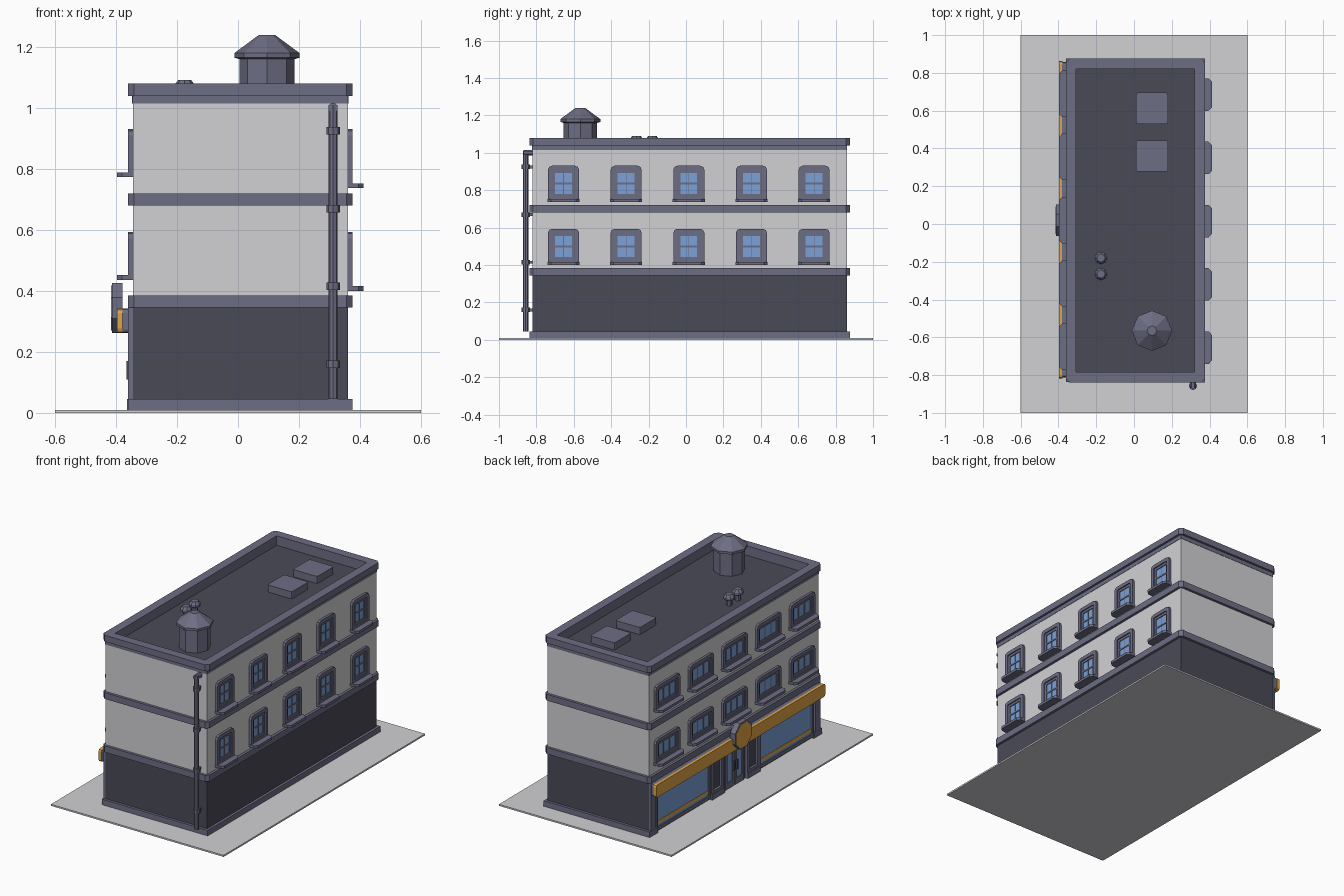
import bpy, bmesh, math

cube = bpy.data.objects.get("Cube")
if cube:
    bpy.data.objects.remove(cube, do_unlink=True)


def material(name, *srgb):
    m = bpy.data.materials.new(name)
    m.use_nodes = True
    col = [((c + 0.055) / 1.055) ** 2.4 for c in srgb] + [1.0]
    m.diffuse_color = col
    m.node_tree.nodes["Principled BSDF"].inputs["Base Color"].default_value = col
    return m


WALL = material("pale wall", 0.82, 0.82, 0.835)
TRIM = material("slate trim", 0.43, 0.43, 0.52)
DARK = material("dark wall", 0.29, 0.29, 0.34)
GOLD = material("gold", 0.88, 0.65, 0.28)
GLASS = material("blue glass", 0.48, 0.63, 0.84)

# Body extents
X0, X1, Y0, Y1 = -0.345, 0.36, -0.822, 0.86
FLOOR = 1.02
MIDDLE = 0.02


def finish(name, bm, mat):
    bmesh.ops.recalc_face_normals(bm, faces=bm.faces)
    me = bpy.data.meshes.new(name)
    bm.to_mesh(me)
    bm.free()
    me.materials.append(mat)
    ob = bpy.data.objects.new(name, me)
    bpy.context.collection.objects.link(ob)
    return ob


def rounded(u0, u1, v0, v1, low=0.0, high=None, steps=2):
    """Rectangle outline with rounded lower and upper corners."""
    high = low if high is None else high
    pts = []
    for k, (u, v, r) in enumerate([(u1, v1, high), (u0, v1, high),
                                   (u0, v0, low), (u1, v0, low)]):
        r = max(r, 0.0005)
        cu = u - r if u == u1 else u + r
        cv = v - r if v == v1 else v + r
        for i in range(steps + 1):
            a = (k + i / steps) * math.pi / 2
            pts.append((cu + r * math.cos(a), cv + r * math.sin(a)))
    return pts


def place(axis, u, v, d):
    return {"x": (d, u, v), "y": (u, d, v), "z": (u, v, d)}[axis]


def prism(name, pts, axis, a, b, mat):
    bm = bmesh.new()
    rows = [[bm.verts.new(place(axis, u, v, d)) for u, v in pts] for d in (a, b)]
    for row in rows:
        bm.faces.new(row)
    n = len(pts)
    for i in range(n):
        j = (i + 1) % n
        bm.faces.new([rows[0][i], rows[0][j], rows[1][j], rows[1][i]])
    return finish(name, bm, mat)


def ring(name, outer, inner, axis, a, b, mat):
    bm = bmesh.new()
    rows = [[bm.verts.new(place(axis, u, v, d)) for u, v in pts]
            for pts, d in ((outer, a), (outer, b), (inner, b), (inner, a))]
    n = len(outer)
    for k in range(4):
        r, s = rows[k], rows[(k + 1) % 4]
        for i in range(n):
            j = (i + 1) % n
            bm.faces.new([r[i], r[j], s[j], s[i]])
    return finish(name, bm, mat)


def box(name, x0, x1, y0, y1, z0, z1, mat):
    return prism(name, [(x0, y0), (x1, y0), (x1, y1), (x0, y1)], "z", z0, z1, mat)


def lathe(name, profile, x, y, z, mat, sides=8):
    bm = bmesh.new()
    rows = [[bm.verts.new((x + r * math.cos(i * math.tau / sides),
                           y + r * math.sin(i * math.tau / sides), z + h))
             for i in range(sides)] for r, h in profile]
    bm.faces.new(rows[0])
    bm.faces.new(rows[-1])
    for r, s in zip(rows, rows[1:]):
        for i in range(sides):
            j = (i + 1) % sides
            bm.faces.new([r[i], r[j], s[j], s[i]])
    return finish(name, bm, mat)


def footprint(grow, corner=0.0):
    return rounded(X0 - grow, X1 + grow, Y0 - grow, Y1 + grow, corner, steps=1)


# Pavement, storeys and ledges
box("pavement", -0.6, 0.6, -1, 1, 0, 0.01, WALL)
box("ground_storey", X0, X1, Y0, Y1, 0.01, 0.36, DARK)
box("upper_storeys", X0, X1, Y0, Y1, 0.36, FLOOR - 0.005, WALL)
box("base_trim", X0, X1 + 0.016, Y0 - 0.016, Y1 + 0.016, 0.01, 0.045, TRIM)
prism("lower_ledge", footprint(0.016, 0.02), "z", 0.345, 0.385, TRIM)
prism("middle_ledge", footprint(0.016, 0.02), "z", 0.68, 0.72, TRIM)

# Roof and parapet
box("roof_floor", X0 + 0.01, X1 - 0.01, Y0 + 0.01, Y1 - 0.01, 1.0, FLOOR, DARK)
ring("parapet_neck", footprint(0.002), footprint(-0.039), "z", 1.015, 1.042, TRIM)
ring("parapet", footprint(0.016, 0.02), footprint(-0.039), "z", 1.04, 1.08, TRIM)
for y in (0.36, 0.612):
    prism("skylight", rounded(0.01, 0.18, y - 0.083, y + 0.083, 0.012), "z",
          FLOOR, FLOOR + 0.045, TRIM)
lathe("water_tank", [(0.09, 0), (0.09, 0.14), (0.107, 0.145), (0.107, 0.16),
                     (0.026, 0.22)], 0.095, -0.565, FLOOR, TRIM)
for y in (-0.18, -0.265):
    lathe("chimney_pot", [(0.018, 0), (0.018, 0.032), (0.034, 0.04),
                          (0.034, 0.055), (0.022, 0.071)], -0.175, y, FLOOR, TRIM)


def window(side, y, z0, z1, half):
    """Framed sash window with a sill on the left or right wall."""
    wall = X1 if side > 0 else X0

    def out(d):
        return wall + side * d

    def outline(inset, low, high):
        return rounded(y - half + inset, y + half - inset, z0 + inset, z1 - inset, low, high)

    ring("window_frame", outline(0, 0.003, 0.022), outline(0.023, 0.002, 0.008),
         "x", out(-0.004), out(0.015), TRIM)
    ring("window_sash", outline(0.022, 0.001, 0.008), outline(0.038, 0.001, 0.002),
         "x", out(-0.004), out(0.008), TRIM)
    prism("window_pane", outline(0.03, 0.001, 0.001), "x", out(-0.002), out(0.003), GLASS)
    mid = (z0 + z1) / 2
    if side > 0:
        box("sash_rail", out(0), out(0.007), y - half + 0.035, y + half - 0.035,
            mid - 0.005, mid + 0.005, TRIM)
        bars = [0]
    else:
        bars = [-0.03, 0.03]
    for b in bars:
        w = 0.0015 if side > 0 else 0.005
        box("glazing_bar", out(0), out(0.006), y + b - w, y + b + w,
            z0 + 0.035, z1 - 0.035, TRIM)
    prism("window_sill", [(out(0), y - half - 0.003), (out(0.035), y - half - 0.003),
                          (out(0.052), y - half + 0.015), (out(0.052), y + half - 0.015),
                          (out(0.035), y + half + 0.003), (out(0), y + half + 0.003)],
          "z", z0 - 0.006, z0 + 0.01, TRIM)


for i in range(-2, 3):
    for floor in (0, 0.337):
        window(1, MIDDLE - 0.005 + i * 0.335, 0.406 + floor, 0.594 + floor, 0.083)
        window(-1, MIDDLE + i * 0.335, 0.442 + floor, 0.594 + floor, 0.12)

# Shopfront: mirrored pilasters, display windows and panels
FRONT = X0 - 0.015
for s in (-1, 1):
    def span(a, b):
        return sorted((MIDDLE + s * a, MIDDLE + s * b))

    box("corner_pilaster", FRONT, X0, *span(0.79, 0.842), 0.01, 0.345, TRIM)
    box("pilaster_foot", FRONT - 0.001, X0, *span(0.775, 0.856), 0.01, 0.045, TRIM)
    g0, g1 = span(0.258, 0.765)
    ring("display_frame", rounded(g0 - 0.012, g1 + 0.012, 0.02, 0.275),
         rounded(g0, g1, 0.04, 0.265), "x", FRONT + 0.004, X0, TRIM)
    box("display_glass", X0 - 0.004, X0, g0, g1, 0.04, 0.265, GLASS)
    for z in (0.055, 0.235):
        box("gold_stripe", X0 - 0.006, X0, g0, g1, z, z + 0.02, GOLD)
    p0, p1 = span(0.115, 0.24)
    ring("panel_frame", rounded(p0, p1, 0.012, 0.3),
         rounded(p0 + 0.025, p1 - 0.025, 0.06, 0.26), "x", FRONT, X0, TRIM)
    box("panel_foot", FRONT - 0.004, X0, p0, p1, 0.01, 0.045, TRIM)
    d0, d1 = span(0.004, 0.092)
    ring("door_leaf", rounded(d0, d1, 0.012, 0.27),
         rounded(d0 + 0.018, d1 - 0.018, 0.05, 0.25), "x", X0 - 0.008, X0, TRIM)
    box("door_glass", X0 - 0.003, X0, d0 + 0.015, d1 - 0.015, 0.045, 0.255, GLASS)
    h0, h1 = span(0.01, 0.018)
    box("door_handle", X0 - 0.02, X0 - 0.007, h0, h1, 0.11, 0.17, DARK)

# Sign board with a round badge
prism("sign_backing", rounded(Y0 + 0.01, Y1 - 0.003, 0.262, 0.342, 0.012), "x",
      -0.38, X0, TRIM)
prism("sign_board", rounded(Y0 + 0.005, Y1 + 0.002, 0.262, 0.342, 0.014), "x",
      -0.397, -0.378, GOLD)


def octagon(r):
    return [(MIDDLE + r * math.cos((i + 0.5) * math.tau / 8),
             0.344 + r * math.sin((i + 0.5) * math.tau / 8)) for i in range(8)]


prism("badge", octagon(0.089), "x", -0.414, -0.378, TRIM)
prism("badge_face", octagon(0.08), "x", -0.416, -0.412, GOLD)

# Drainpipe with collars and a top elbow
PX, PY = 0.312, -0.857
lathe("drainpipe", [(0.015, 0), (0.015, 0.965)], PX, PY, 0.045, TRIM)
for z in (0.16, 0.415, 0.67, 0.925):
    lathe("pipe_collar", [(0.022, -0.012), (0.022, 0.012)], PX, PY, z, TRIM)
    box("pipe_bracket", PX - 0.007, PX + 0.007, PY, Y0, z - 0.008, z + 0.008, TRIM)
prism("pipe_elbow", rounded(PX - 0.015, PX + 0.015, 0.985, 1.015, 0.008, steps=1), "y",
      PY - 0.012, Y0, TRIM)
